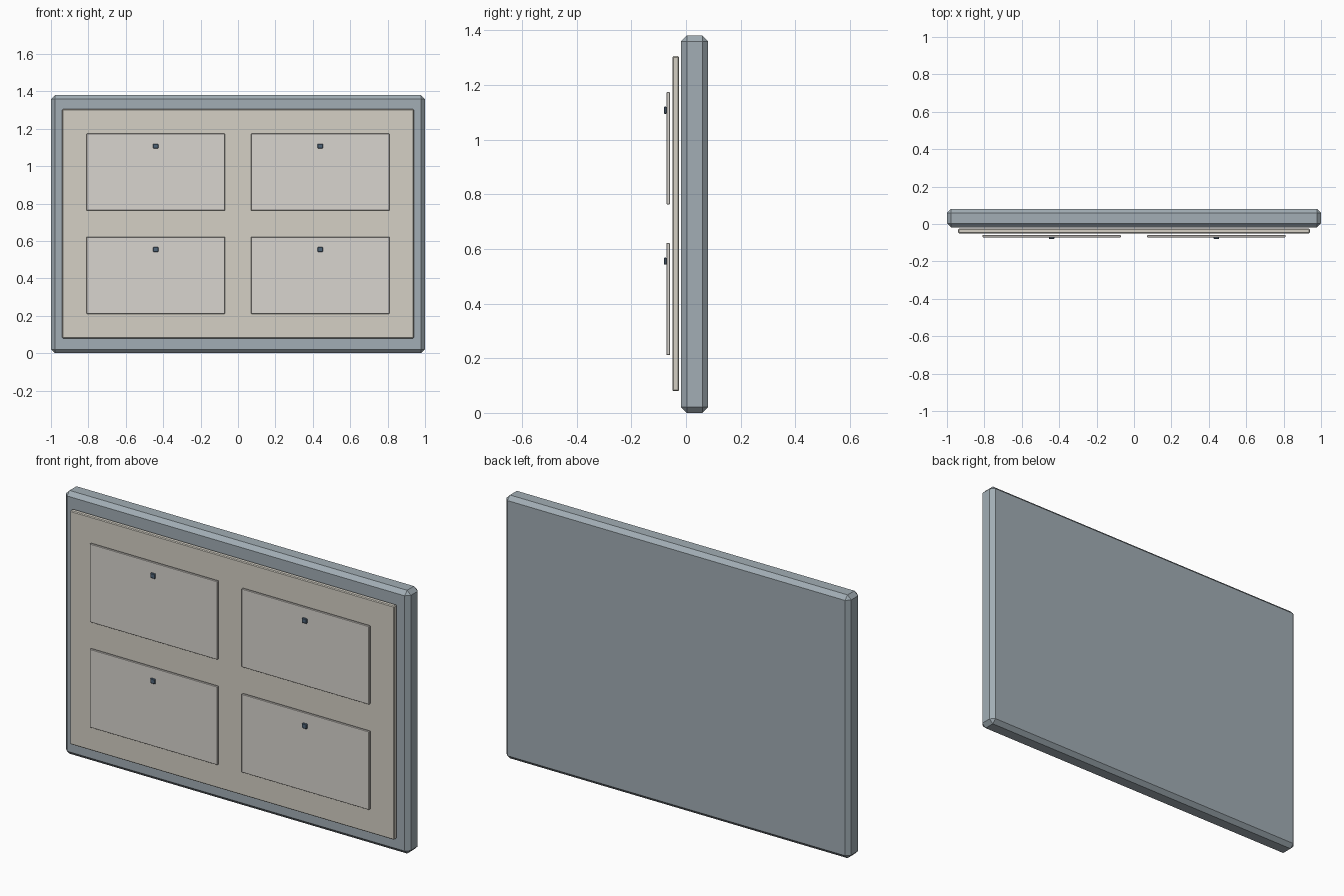
import bpy

if "Cube" in bpy.data.objects:
    bpy.data.objects.remove(bpy.data.objects["Cube"])


def material(name, color):
    m = bpy.data.materials.new(name)
    m.diffuse_color = (*color, 1)
    m.use_nodes = True
    m.node_tree.nodes["Principled BSDF"].inputs["Base Color"].default_value = m.diffuse_color
    return m


def box(name, x, y, z, bevel, mat):
    """Box from (min, max) ranges with a one-step chamfer."""
    bpy.ops.mesh.primitive_cube_add(size=1, location=[sum(r) / 2 for r in (x, y, z)])
    ob = bpy.context.object
    ob.name = name
    ob.scale = [r[1] - r[0] for r in (x, y, z)]
    bpy.ops.object.transform_apply(location=False, rotation=False, scale=True)
    mod = ob.modifiers.new("chamfer", 'BEVEL')
    mod.width = bevel
    mod.segments = 1
    ob.data.materials.append(mat)
    return ob


slate = material("slate", (0.36, 0.42, 0.46))
beige = material("beige", (0.66, 0.63, 0.56))
pale = material("pale", (0.69, 0.66, 0.62))
blue = material("dark_blue", (0.08, 0.13, 0.19))

# Thick backing and the face board in front of it
box("backing", (-1, 1), (-0.018, 0.081), (0, 1.38), 0.021, slate)
box("face_board", (-0.94, 0.94), (-0.05, -0.025), (0.08, 1.305), 0.004, beige)

# Two by two raised panels, each with a small peg near its top
for row, z in (("lower", 0.211), ("upper", 0.763)):
    for side, cx in (("left", -0.44), ("right", 0.44)):
        box(f"{row}_{side}_panel", (cx - 0.37, cx + 0.37), (-0.071, -0.059),
            (z, z + 0.411), 0.002, pale)
        pz = z + 0.344
        box(f"{row}_{side}_peg", (cx - 0.014, cx + 0.014), (-0.081, -0.070),
            (pz - 0.013, pz + 0.013), 0.003, blue)
